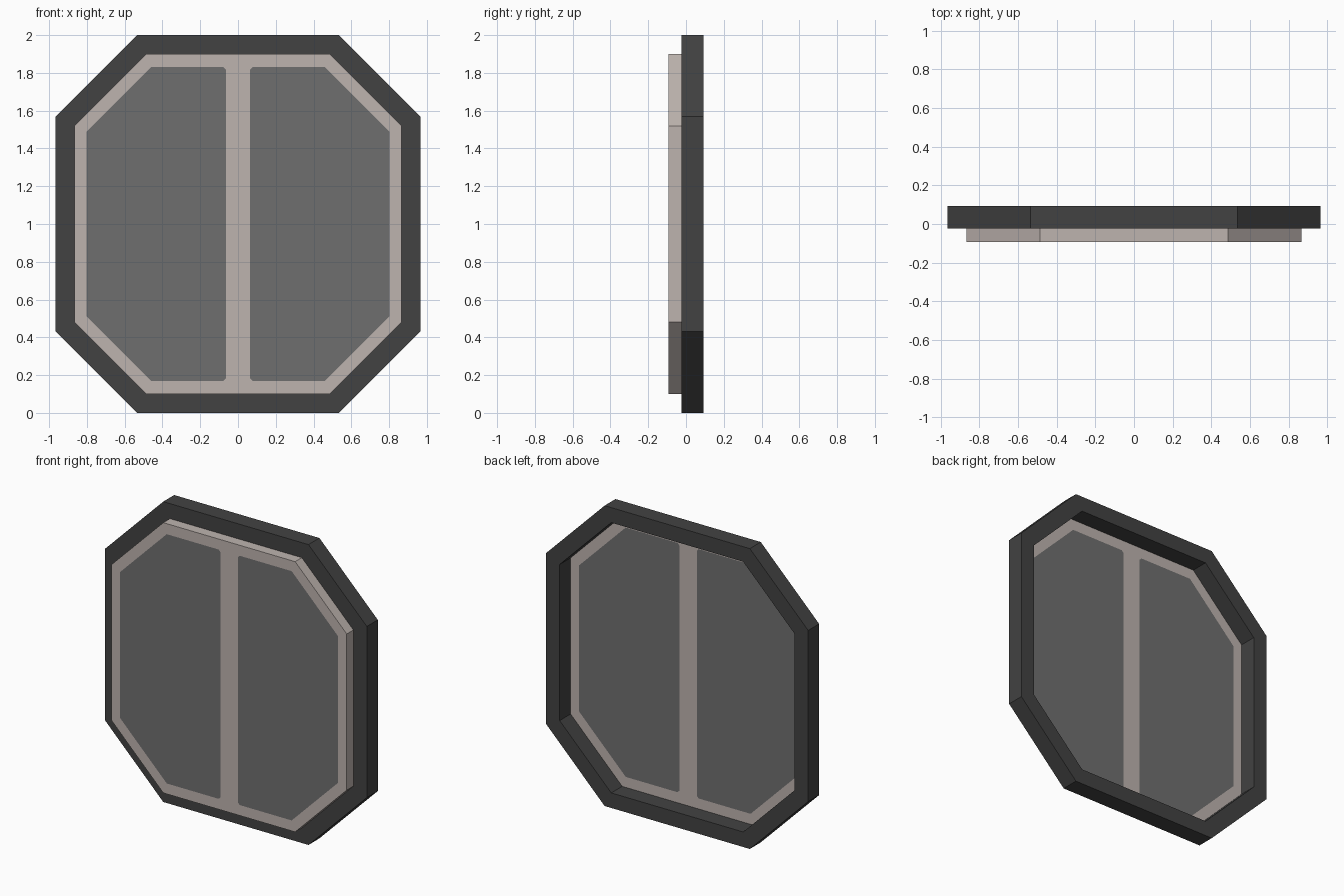
import bpy, bmesh
from mathutils import Vector

if "Cube" in bpy.data.objects:
    bpy.data.objects.remove(bpy.data.objects["Cube"])

Y_FRONT, Y_MID, Y_BACK = -0.0925, -0.0225, 0.0925


def material(name, srgb):
    m = bpy.data.materials.new(name)
    lin = [((c / 255 + 0.055) / 1.055) ** 2.4 for c in srgb]
    m.diffuse_color = (*lin, 1)
    m.use_nodes = True
    m.node_tree.nodes["Principled BSDF"].inputs["Base Color"].default_value = m.diffuse_color
    return m


DARK = material("dark grey surround", (66, 66, 66))
TRIM = material("pale warm trim", (190, 180, 175))
GLASS = material("grey glass", (111, 111, 111))


def octagon(hw, hh, cut):
    """Chamfered rectangle around z = 1, counter-clockwise seen from -y."""
    a, b = hw - cut, hh - cut
    return [(a, 1 - hh), (hw, 1 - b), (hw, 1 + b), (a, 1 + hh),
            (-a, 1 + hh), (-hw, 1 + b), (-hw, 1 - b), (-a, 1 - hh)]


def finish(bm, name, mats):
    bmesh.ops.recalc_face_normals(bm, faces=bm.faces[:])
    me = bpy.data.meshes.new(name)
    bm.to_mesh(me)
    bm.free()
    for m in mats:
        me.materials.append(m)
    ob = bpy.data.objects.new(name, me)
    bpy.context.collection.objects.link(ob)


# Dark octagonal surround: a ring with a rectangular section
bm = bmesh.new()
outer, inner = octagon(0.965, 1.0, 0.43), octagon(0.866, 0.9, 0.38)
loops = [[bm.verts.new((x, y, z)) for x, z in pts] for pts, y in
         ((outer, Y_FRONT + 0.07), (outer, Y_BACK), (inner, Y_BACK), (inner, Y_MID))]
for k in range(4):
    p, q = loops[k], loops[(k + 1) % 4]
    for i in range(8):
        j = (i + 1) % 8
        bm.faces.new((p[i], p[j], q[j], q[i]))
finish(bm, "window_surround", [DARK])

# Raised window panel: solid slab, panes cut flush into front and back
bm = bmesh.new()
f, b = [[bm.verts.new((x, y, z)) for x, z in inner] for y in (Y_FRONT, Y_MID)]
bm.faces.new(f)
bm.faces.new(b[::-1])
for i in range(8):
    j = (i + 1) % 8
    bm.faces.new((f[i], b[i], b[j], f[j]))

# Right pane outline, as edge planes (x, z, outward nx, nz); mirrored for the left
planes = [(0.064, 1, -1, 0), (0.803, 1, 1, 0)]
for s in (1, -1):
    planes += [(0.5, 1 + s * 0.83, 0, s),            # top and bottom edge
               (0.46, 1 + s * 0.83, 1, s),           # large outer chamfer
               (0.078, 1 + s * 0.83, -1, s)]         # tiny chamfer by the mullion
for side in (1, -1):
    for x, z, nx, nz in planes:
        bmesh.ops.bisect_plane(bm, geom=bm.verts[:] + bm.edges[:] + bm.faces[:],
                               dist=1e-5, plane_co=(side * x, 0, z),
                               plane_no=Vector((side * nx, 0, nz)).normalized())
bm.normal_update()
for face in bm.faces:
    c = face.calc_center_median()
    in_pane = all((abs(c.x) - x) * nx + (c.z - z) * nz < 0 for x, z, nx, nz in planes)
    face.material_index = int(abs(face.normal.y) > 0.9 and in_pane)
finish(bm, "window_panel", [TRIM, GLASS])
